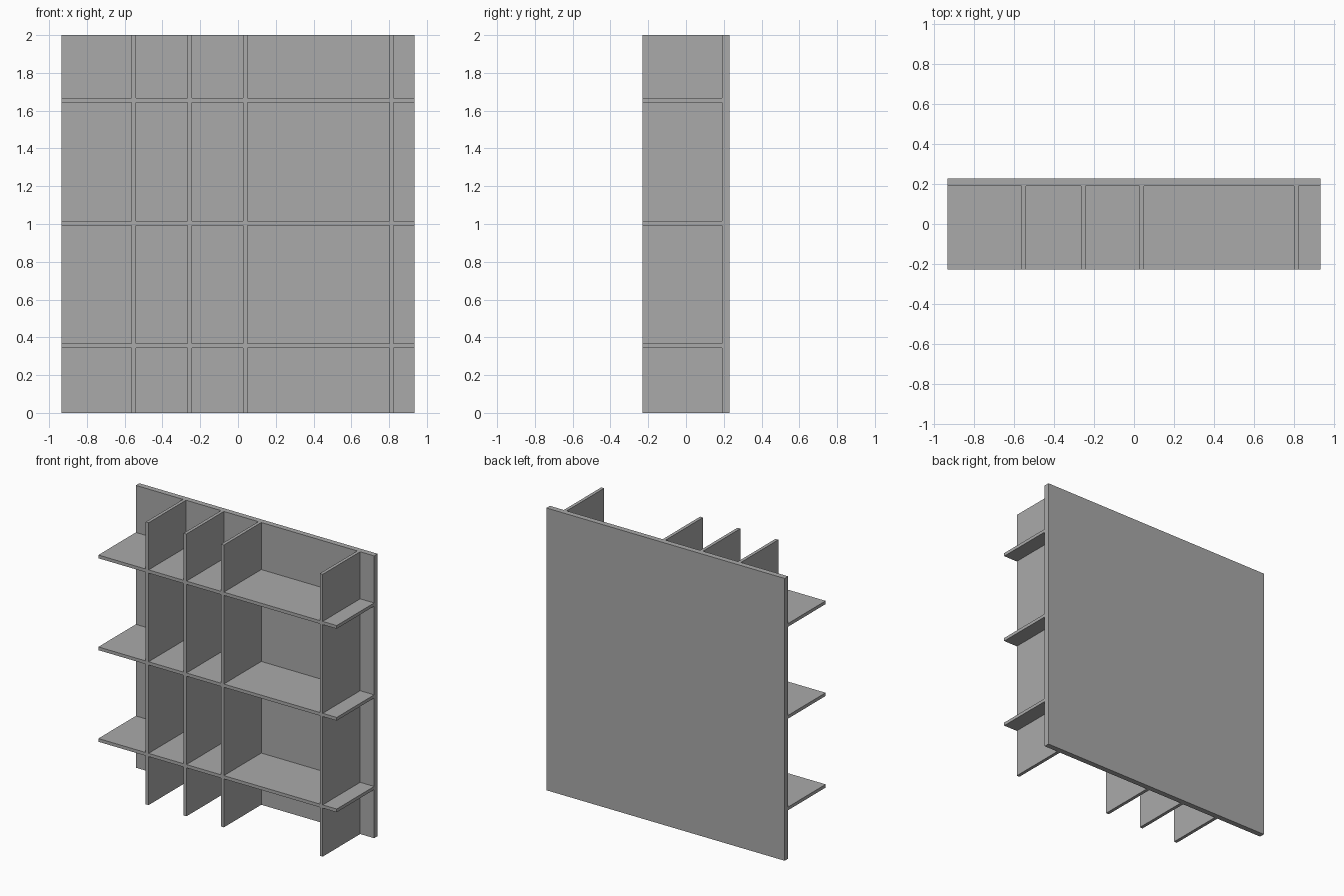
import bpy
import bmesh

if "Cube" in bpy.data.objects:
    bpy.data.objects.remove(bpy.data.objects["Cube"], do_unlink=True)

HALF_W, HEIGHT = 0.934, 2.0
FRONT, PANEL_FRONT, BACK = -0.229, 0.19, 0.229
BOARD = 0.023                                # board thickness
DIVIDERS = (-0.552, -0.255, 0.038, 0.813)    # upright centres along x
SHELVES = (0.355, 1.004, 1.655)              # shelf centres along z

grey = bpy.data.materials.new("plain grey")
grey.use_nodes = True
colour = (0.40, 0.40, 0.40, 1.0)
grey.diffuse_color = colour
grey.node_tree.nodes["Principled BSDF"].inputs["Base Color"].default_value = colour


def add_object(name, bm):
    bmesh.ops.recalc_face_normals(bm, faces=bm.faces)
    mesh = bpy.data.meshes.new(name)
    bm.to_mesh(mesh)
    bm.free()
    mesh.materials.append(grey)
    obj = bpy.data.objects.new(name, mesh)
    bpy.context.collection.objects.link(obj)
    return obj


def cuts(centres, low, high):
    """Cell borders along one axis; every odd-numbered cell is a board."""
    edges = [c + s * BOARD / 2 for c in centres for s in (-1, 1)]
    return [low] + edges + [high]


# Back panel
bm = bmesh.new()
bmesh.ops.create_cube(bm, size=1)
bmesh.ops.scale(bm, vec=(2 * HALF_W, BACK - PANEL_FRONT, HEIGHT), verts=bm.verts)
bmesh.ops.translate(bm, vec=(0, (BACK + PANEL_FRONT) / 2, HEIGHT / 2), verts=bm.verts)
add_object("back_panel", bm)

# Interlocking shelves and uprights: front outline extruded back to the panel
xs = cuts(DIVIDERS, -HALF_W, HALF_W)
zs = cuts(SHELVES, 0, HEIGHT)
bm = bmesh.new()
grid = [[bm.verts.new((x, FRONT, z)) for z in zs] for x in xs]
for i in range(len(xs) - 1):
    for j in range(len(zs) - 1):
        if i % 2 or j % 2:
            bm.faces.new((grid[i][j], grid[i + 1][j], grid[i + 1][j + 1], grid[i][j + 1]))
bmesh.ops.delete(bm, geom=[v for v in bm.verts if not v.link_faces], context='VERTS')
border = [e for e in bm.edges if e.is_boundary]
walls = bmesh.ops.extrude_edge_only(bm, edges=border)["geom"]
bmesh.ops.translate(bm, vec=(0, PANEL_FRONT - FRONT, 0),
                    verts=[g for g in walls if isinstance(g, bmesh.types.BMVert)])
add_object("shelf_and_divider_lattice", bm)
